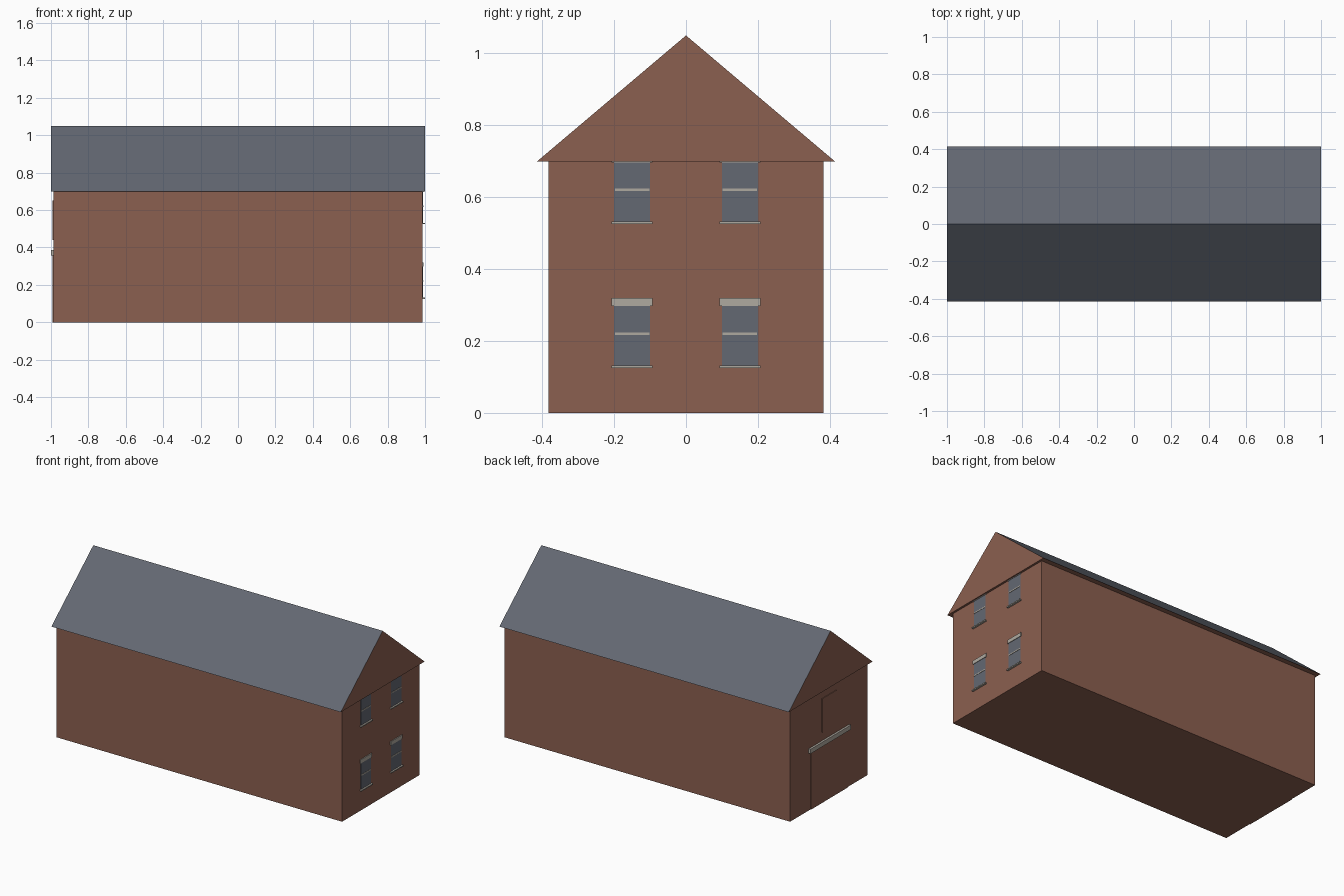
import bpy
import bmesh

cube = bpy.data.objects.get("Cube")
if cube:
    bpy.data.objects.remove(cube, do_unlink=True)


def material(name, rgb):
    m = bpy.data.materials.new(name)
    m.use_nodes = True
    m.diffuse_color = (*rgb, 1)
    m.node_tree.nodes["Principled BSDF"].inputs["Base Color"].default_value = (*rgb, 1)
    return m


BRICK = material("brick", (0.26, 0.115, 0.08))
SLATE = material("slate", (0.125, 0.138, 0.168))
STONE = material("stone", (0.43, 0.40, 0.35))

WALL_X, WALL_Y, EAVES, RIDGE = 0.987, 0.382, 0.70, 1.05


def add_mesh(name, bm, *mats):
    bmesh.ops.recalc_face_normals(bm, faces=bm.faces)
    mesh = bpy.data.meshes.new(name)
    bm.to_mesh(mesh)
    bm.free()
    for m in mats:
        mesh.materials.append(m)
    obj = bpy.data.objects.new(name, mesh)
    bpy.context.collection.objects.link(obj)
    return obj


def box(name, xs, ys, zs, mat):
    bm = bmesh.new()
    bmesh.ops.create_cube(bm, size=1)
    for v in bm.verts:
        v.co = [(r[0] + r[1]) / 2 + c * (r[1] - r[0]) for c, r in zip(v.co, (xs, ys, zs))]
    return add_mesh(name, bm, mat)


# Brick walls
box("walls", (-WALL_X, WALL_X), (-WALL_Y, WALL_Y), (0, EAVES), BRICK)

# Roof prism: slate slopes, brick gables and soffit
bm = bmesh.new()
profile = [(-0.414, EAVES), (0.414, EAVES), (0, RIDGE)]
end = bm.faces.new([bm.verts.new((-1, y, z)) for y, z in profile])
ext = bmesh.ops.extrude_face_region(bm, geom=[end], use_keep_orig=True)
for v in ext["geom"]:
    if isinstance(v, bmesh.types.BMVert):
        v.co.x = 1
bmesh.ops.recalc_face_normals(bm, faces=bm.faces)
for f in bm.faces:
    f.material_index = 1 if f.normal.z > 0.3 else 0
add_mesh("roof", bm, BRICK, SLATE)


# Sash windows on the right gable end, two per floor
def window(label, y, sill_z):
    def part(name, out, half, low, high, mat):
        box(f"{label}_{name}", (WALL_X - 0.01, WALL_X + out), (y - half, y + half),
            (sill_z + low, sill_z + high), mat)

    part("glass", 0.002, 0.05, 0, 0.17, SLATE)
    part("sash_bar", 0.004, 0.048, 0.087, 0.094, STONE)
    part("sill", 0.012, 0.057, -0.005, 0.002, STONE)
    part("lintel", 0.005, 0.057, 0.167, 0.19, STONE)


for floor, sill_z in (("lower", 0.13), ("upper", 0.53)):
    for side, y in (("front", -0.15), ("back", 0.15)):
        window(f"{floor}_{side}_window", y, sill_z)

# Barn door, its lintel and the loft hatch on the left gable end
box("barn_door", (-WALL_X - 0.004, -WALL_X + 0.01), (-0.18, 0.18), (0, 0.36), BRICK)
box("barn_door_lintel", (-1, -WALL_X + 0.01), (-0.2, 0.2), (0.358, 0.386), STONE)
box("loft_hatch", (-WALL_X - 0.004, -WALL_X + 0.01), (-0.07, 0.07), (0.44, 0.65), BRICK)
